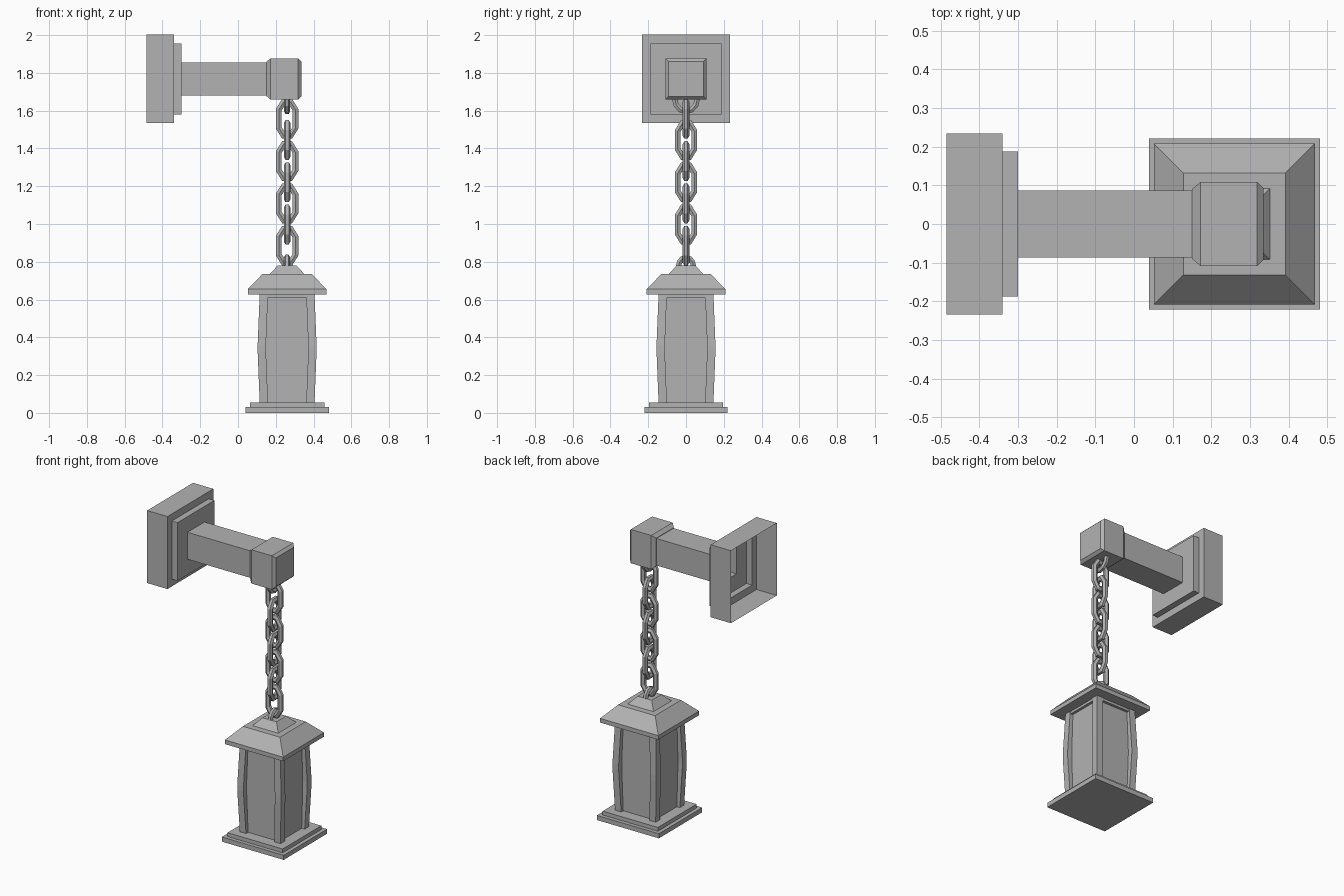
import bpy, bmesh, math
from mathutils import Vector

if "Cube" in bpy.data.objects:
    bpy.data.objects.remove(bpy.data.objects["Cube"])

CX = 0.26      # lantern and chain axis
AZ = 1.768     # bracket arm axis height

iron = bpy.data.materials.new("dark_iron")
iron.diffuse_color = (0.45, 0.45, 0.45, 1)
iron.use_nodes = True
iron.node_tree.nodes["Principled BSDF"].inputs["Base Color"].default_value = iron.diffuse_color


def finish(bm, name):
    bmesh.ops.recalc_face_normals(bm, faces=bm.faces[:])
    mesh = bpy.data.meshes.new(name)
    bm.to_mesh(mesh)
    bm.free()
    mesh.materials.append(iron)
    ob = bpy.data.objects.new(name, mesh)
    bpy.context.collection.objects.link(ob)
    return ob


def bridge(bm, rings, closed=False):
    pairs = list(zip(rings, rings[1:]))
    if closed:
        pairs.append((rings[-1], rings[0]))
    for a, b in pairs:
        n = len(a)
        for i in range(n):
            bm.faces.new((a[i], a[(i + 1) % n], b[(i + 1) % n], b[i]))


def square_loft(name, profile, axis="Z", caps=(True, True)):
    """Square sections (position, half size) lofted along one axis."""
    bm = bmesh.new()
    rings = []
    for t, h in profile:
        ring = []
        for a, b in ((-h, -h), (h, -h), (h, h), (-h, h)):
            co = (CX + a, b, t) if axis == "Z" else (t, a, AZ + b)
            ring.append(bm.verts.new(co))
        rings.append(ring)
    bridge(bm, rings)
    for cap, ring in zip(caps, (rings[0], rings[-1])):
        if cap:
            bm.faces.new(ring)
    return finish(bm, name)


def tube(name, path, r, z, side_on, closed, sides=6):
    """Mitred round bar along a flat (u, z) path."""
    bm = bmesh.new()
    pts = [Vector(p) for p in path]
    n = len(pts)
    rings = []
    for i, p in enumerate(pts):
        prev = pts[i - 1] if closed or i > 0 else None
        nxt = pts[(i + 1) % n] if closed or i < n - 1 else None
        d1 = (p - prev).normalized() if prev is not None else (nxt - p).normalized()
        d2 = (nxt - p).normalized() if nxt is not None else d1
        t = (d1 + d2).normalized()
        nrm = Vector((t.y, -t.x)) / max(t.dot(d1), 0.5)
        ring = []
        for k in range(sides):
            a = 2 * math.pi * (k + 0.5) / sides
            q = p + nrm * r * math.cos(a)
            w = r * math.sin(a)
            co = (CX + w, q.x, z + q.y) if side_on else (CX + q.x, w, z + q.y)
            ring.append(bm.verts.new(co))
        rings.append(ring)
    bridge(bm, rings, closed)
    if not closed:
        bm.faces.new(rings[0])
        bm.faces.new(rings[-1])
    return finish(bm, name)


# Wall plate, stepped plate and arm: one shell, open at the back
square_loft("wall_bracket", [(-0.485, 0.234), (-0.34, 0.234), (-0.34, 0.188),
                             (-0.30, 0.188), (-0.30, 0.087), (0.16, 0.087)],
            "X", (False, False))
# Chamfered block on the arm end
square_loft("arm_end_block", [(0.15, 0.09), (0.172, 0.109), (0.318, 0.109),
                              (0.335, 0.093)], "X")

# Chain: seven links, alternating direction
link = [(0.044, -0.048), (0.044, 0.048), (0.018, 0.09), (-0.018, 0.09),
        (-0.044, 0.048), (-0.044, -0.048), (-0.018, -0.09), (0.018, -0.09)]
for i in range(7):
    tube(f"chain_link_{i + 1}", link, 0.0175, 1.557 - i * 0.112, i % 2 == 1, True)


# Half-ring hooks at the arm and on the roof
def hook(name, width, height, z):
    pts = [(width * math.cos(math.pi * k / 6), height * math.sin(math.pi * k / 6))
           for k in range(7)]
    tube(name, pts, 0.016, z, True, False)


hook("arm_hook", 0.06, -0.068, 1.664)
hook("roof_hook", 0.04, 0.05, 0.773)

# Lantern roof with cap
square_loft("roof", [(0.628, 0.208), (0.655, 0.208), (0.734, 0.132)])
square_loft("roof_cap", [(0.73, 0.092), (0.734, 0.092), (0.78, 0.05)])

# Stepped base
square_loft("base", [(0, 0.221), (0.03, 0.221), (0.03, 0.197), (0.055, 0.197)])

# Recessed panes and the trim above them
square_loft("lantern_panes", [(0.05, 0.124), (0.62, 0.124)])
square_loft("pane_trim", [(0.612, 0.141), (0.632, 0.141)])

# Four bowed corner posts
for sx in (-1, 1):
    for sy in (-1, 1):
        bm = bmesh.new()
        rings = []
        for z, o in ((0.05, 0.145), (0.325, 0.156), (0.36, 0.156), (0.632, 0.145)):
            i = o - 0.044
            rings.append([bm.verts.new((CX + sx * a, sy * b, z))
                          for a, b in ((i, i), (o, i), (o, o), (i, o))])
        bridge(bm, rings)
        bm.faces.new(rings[0])
        bm.faces.new(rings[-1])
        side = "right" if sx > 0 else "left"
        finish(bm, f"{'back' if sy > 0 else 'front'}_{side}_post")
